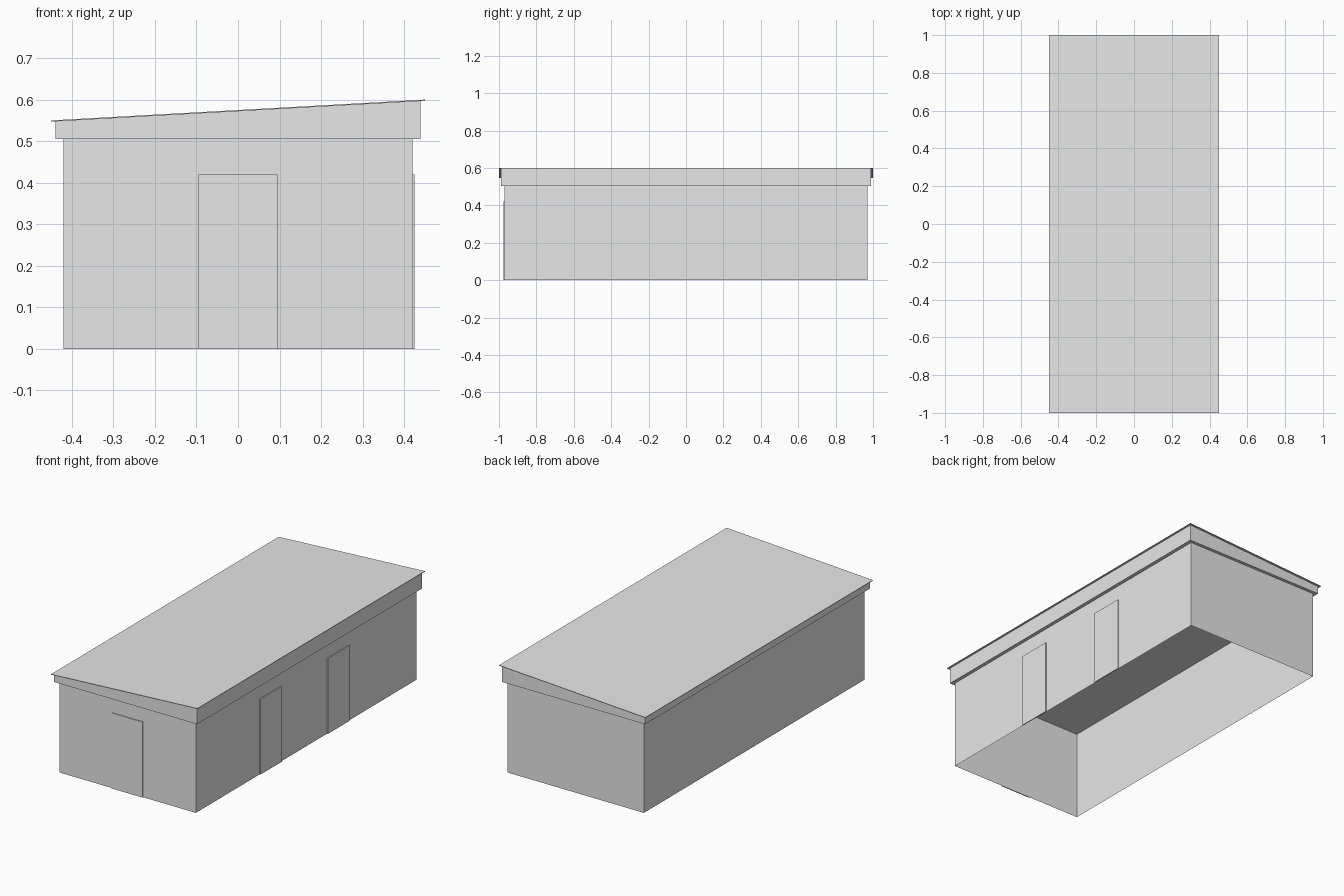
import bpy
import bmesh

cube = bpy.data.objects.get("Cube")
if cube:
    bpy.data.objects.remove(cube, do_unlink=True)

grey = bpy.data.materials.new("light_grey")
grey.use_nodes = True
grey.diffuse_color = (0.8, 0.8, 0.8, 1)
grey.node_tree.nodes["Principled BSDF"].inputs["Base Color"].default_value = (0.8, 0.8, 0.8, 1)

ROOF_MID, ROOF_SLOPE = 0.575, 0.05 / 0.9
ROOF_THICK = 0.003


def roof_z(x):
    """Height of the top of the pitched roof."""
    return ROOF_MID + ROOF_SLOPE * x


def block(name, xs, ys, bottom, top, open_bottom=False):
    """Six-sided block; bottom and top give the height at each x."""
    bm = bmesh.new()
    corners = [(xs[0], ys[0]), (xs[1], ys[0]), (xs[1], ys[1]), (xs[0], ys[1])]
    low = [bm.verts.new((x, y, bottom(x))) for x, y in corners]
    high = [bm.verts.new((x, y, top(x))) for x, y in corners]
    for i in range(4):
        j = (i + 1) % 4
        bm.faces.new((low[i], low[j], high[j], high[i]))
    bm.faces.new(high)
    if not open_bottom:
        bm.faces.new(low[::-1])
    mesh = bpy.data.meshes.new(name)
    bm.to_mesh(mesh)
    bm.free()
    mesh.materials.append(grey)
    obj = bpy.data.objects.new(name, mesh)
    bpy.context.collection.objects.link(obj)
    return obj


def level(z):
    return lambda x: z


# Hollow wall shell, open underneath
WALL_X, WALL_Y, EAVES = 0.42, 0.97, 0.505
block("walls", (-WALL_X, WALL_X), (-WALL_Y, WALL_Y), level(0), level(EAVES), open_bottom=True)

# Overhanging fascia band with a sloping top
block("fascia", (-0.44, 0.44), (-0.988, 0.988), level(EAVES),
      lambda x: roof_z(x) - ROOF_THICK)

# Thin single-pitch roof sheet
block("roof_sheet", (-0.45, 0.45), (-1, 1), lambda x: roof_z(x) - ROOF_THICK, roof_z)

# Raised door panels: one on the front, two on the tall side
DOOR_HEIGHT, DOOR_HALF, DOOR_DEPTH = 0.42, 0.095, 0.005
block("front_door", (-DOOR_HALF, DOOR_HALF), (-WALL_Y - DOOR_DEPTH, -WALL_Y),
      level(0), level(DOOR_HEIGHT))
for name, y in (("side_door_front", -0.315), ("side_door_back", 0.278)):
    block(name, (WALL_X, WALL_X + DOOR_DEPTH), (y - DOOR_HALF, y + DOOR_HALF),
          level(0), level(DOOR_HEIGHT))
